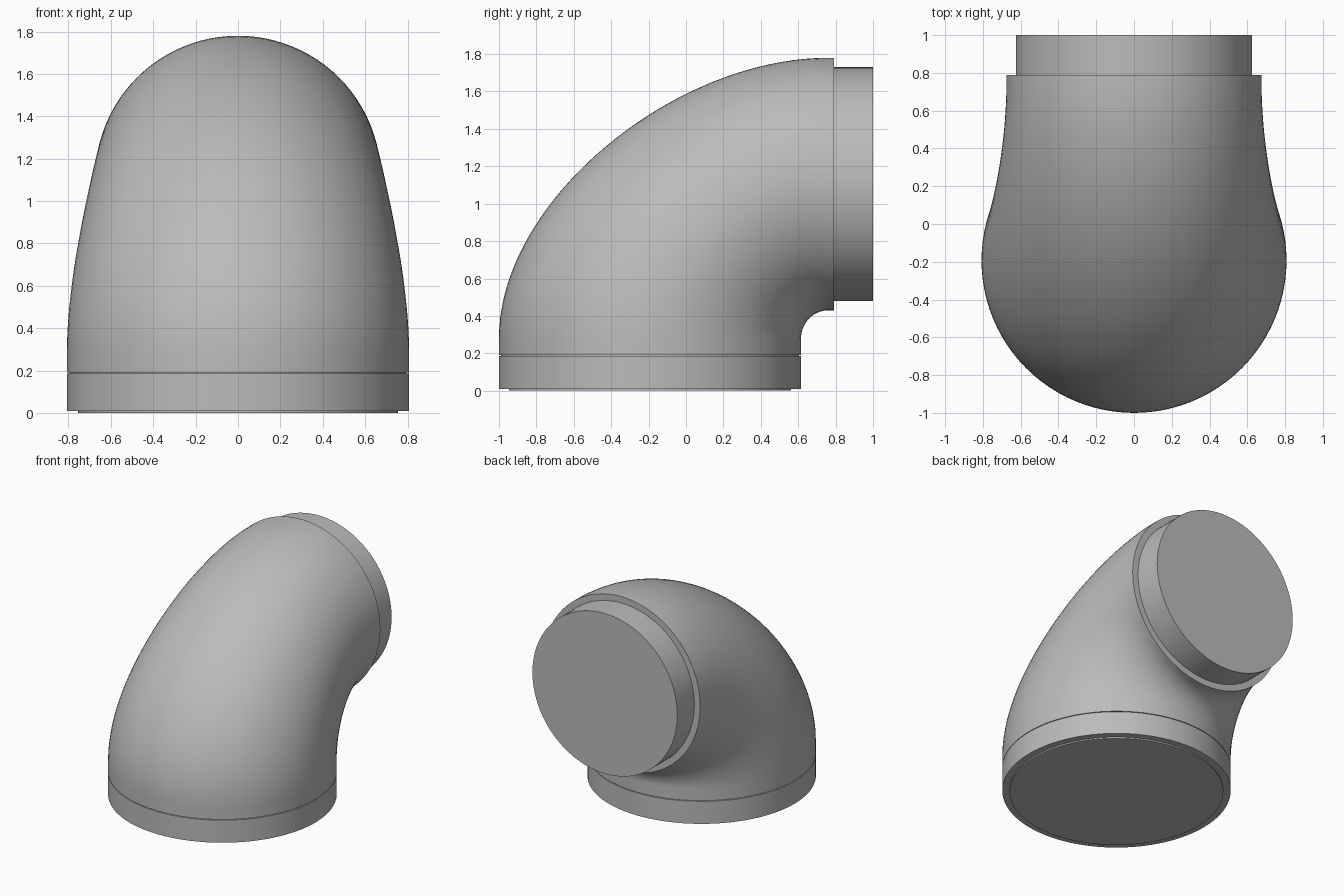
import bpy, bmesh, math
from mathutils import Vector

if "Cube" in bpy.data.objects:
    bpy.data.objects.remove(bpy.data.objects["Cube"], do_unlink=True)

grey = bpy.data.materials.new("pipe grey")
grey.use_nodes = True
grey.diffuse_color = (0.5, 0.5, 0.5, 1)
grey.node_tree.nodes["Principled BSDF"].inputs["Base Color"].default_value = (0.5, 0.5, 0.5, 1)

SIDES = 96
INLET_Y, INLET_R = -0.1925, 0.8075
OUTLET_Z, OUTLET_R = 1.105, 0.675


def loft(name, sections):
    """Skin oval sections, each given as (outer point, inner point, half width)."""
    bm = bmesh.new()
    rings = []
    for outer, inner, width in sections:
        centre, arm = (outer + inner) / 2, (outer - inner) / 2
        ring = []
        for k in range(SIDES):
            a = math.tau * k / SIDES
            ring.append(bm.verts.new(centre + arm * math.cos(a) + Vector((width * math.sin(a), 0, 0))))
        rings.append(ring)
    for low, high in zip(rings, rings[1:]):
        for k in range(SIDES):
            n = (k + 1) % SIDES
            bm.faces.new((low[k], low[n], high[n], high[k]))
    bm.faces.new(rings[0])
    bm.faces.new(rings[-1])
    bmesh.ops.recalc_face_normals(bm, faces=bm.faces)
    mesh = bpy.data.meshes.new(name)
    bm.to_mesh(mesh)
    bm.free()
    mesh.materials.append(grey)
    obj = bpy.data.objects.new(name, mesh)
    bpy.context.collection.objects.link(obj)
    bpy.ops.object.select_all(action="DESELECT")
    obj.select_set(True)
    bpy.context.view_layer.objects.active = obj
    bpy.ops.object.shade_smooth_by_angle(angle=math.radians(30))
    return obj


def level(z, r):
    """Horizontal circle around the inlet axis."""
    return Vector((0, INLET_Y - r, z)), Vector((0, INLET_Y + r, z)), r


def upright(y, r):
    """Vertical circle around the outlet axis."""
    return Vector((0, y, OUTLET_Z + r)), Vector((0, y, OUTLET_Z - r)), r


def bezier(t, points):
    a, b, c, d = points
    s = 1 - t
    return a * s**3 + b * 3 * s * s * t + c * 3 * s * t * t + d * t**3


# Base plate and collar, with a hairline groove above
loft("base_plate", [level(0, 0.755), level(0.02, 0.755)])
loft("inlet_collar", [level(0.01, INLET_R), level(0.186, INLET_R),
                      level(0.186, INLET_R - 0.012), level(0.2, INLET_R - 0.012)])

# Tapering bend between the inlet and outlet circles
start, end = level(0.28, INLET_R), upright(0.76, OUTLET_R)
outer = [start[0], Vector((0, -1, 1.02)), Vector((0, -0.06, 1.78)), end[0]]
pull = 0.08
inner = [start[1], start[1] + Vector((0, 0, pull)), end[1] - Vector((0, pull, 0)), end[1]]
bend = [level(0.191, INLET_R)]
STEPS = 40
for i in range(STEPS + 1):
    t = i / STEPS
    blend = t * t * (3 - 2 * t)
    width = INLET_R + (OUTLET_R - INLET_R) * blend
    bend.append((bezier(t, outer), bezier(t, inner), width))
bend.append(upright(0.79, OUTLET_R))
loft("elbow_body", bend)

# Narrower outlet spigot
loft("outlet_spigot", [upright(0.77, 0.625), upright(1.0, 0.625)])
